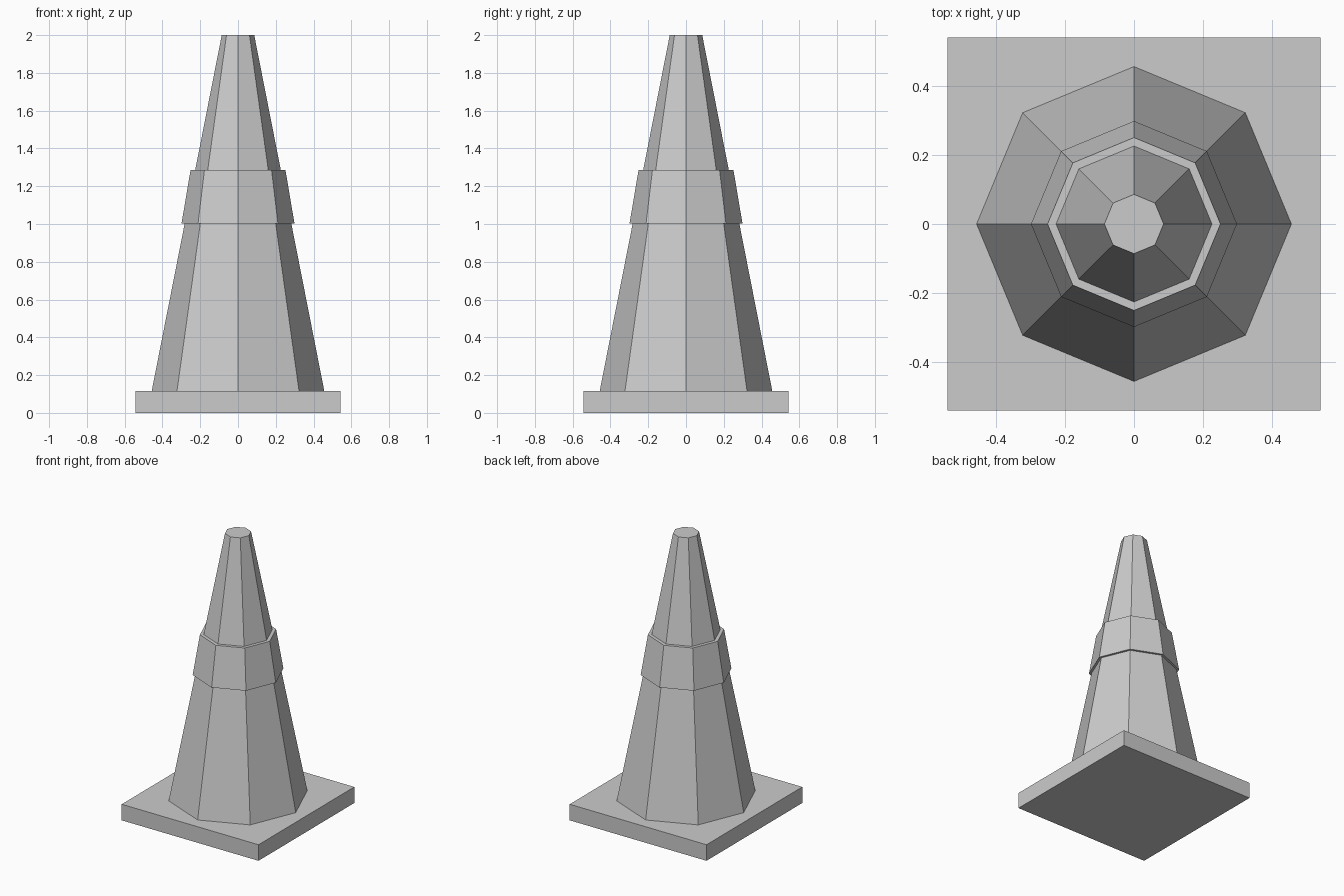
import bpy, bmesh, math

if "Cube" in bpy.data.objects:
    bpy.data.objects.remove(bpy.data.objects["Cube"])

SIDES = 8
grey = bpy.data.materials.new("plain_grey")
grey.diffuse_color = (0.6, 0.6, 0.6, 1)
grey.use_nodes = True
grey.node_tree.nodes["Principled BSDF"].inputs["Base Color"].default_value = grey.diffuse_color


def finish(name, bm):
    bmesh.ops.recalc_face_normals(bm, faces=bm.faces)
    mesh = bpy.data.meshes.new(name)
    bm.to_mesh(mesh)
    bm.free()
    mesh.materials.append(grey)
    obj = bpy.data.objects.new(name, mesh)
    bpy.context.collection.objects.link(obj)


def ring(bm, radius, z):
    step = 2 * math.pi / SIDES
    return [bm.verts.new((radius * math.cos(i * step), radius * math.sin(i * step), z))
            for i in range(SIDES)]


def bridge(bm, a, b):
    for i in range(SIDES):
        j = (i + 1) % SIDES
        bm.faces.new((a[i], a[j], b[j], b[i]))


BASE_TOP, TOP = 0.115, 2.0
R_BOTTOM, R_TOP = 0.457, 0.086


def cone_radius(z):
    return R_BOTTOM + (R_TOP - R_BOTTOM) * (z - BASE_TOP) / (TOP - BASE_TOP)


# Square base slab
bm = bmesh.new()
bmesh.ops.create_cube(bm, size=1)
bmesh.ops.scale(bm, vec=(1.084, 1.084, BASE_TOP), verts=bm.verts)
bmesh.ops.translate(bm, vec=(0, 0, BASE_TOP / 2), verts=bm.verts)
finish("base", bm)

# Eight-sided tapered body with closed ends
bm = bmesh.new()
low, high = ring(bm, R_BOTTOM, BASE_TOP), ring(bm, R_TOP, TOP)
bridge(bm, low, high)
bm.faces.new(low)
bm.faces.new(high)
finish("cone_body", bm)

# Collar: a closed sleeve hugging the body
bm = bmesh.new()
Z0, Z1 = 1.003, 1.287
loops = [ring(bm, r, z) for r, z in (
    (0.299, Z0), (0.251, Z1), (cone_radius(Z1), Z1), (cone_radius(Z0), Z0))]
for k in range(4):
    bridge(bm, loops[k], loops[(k + 1) % 4])
finish("collar", bm)
